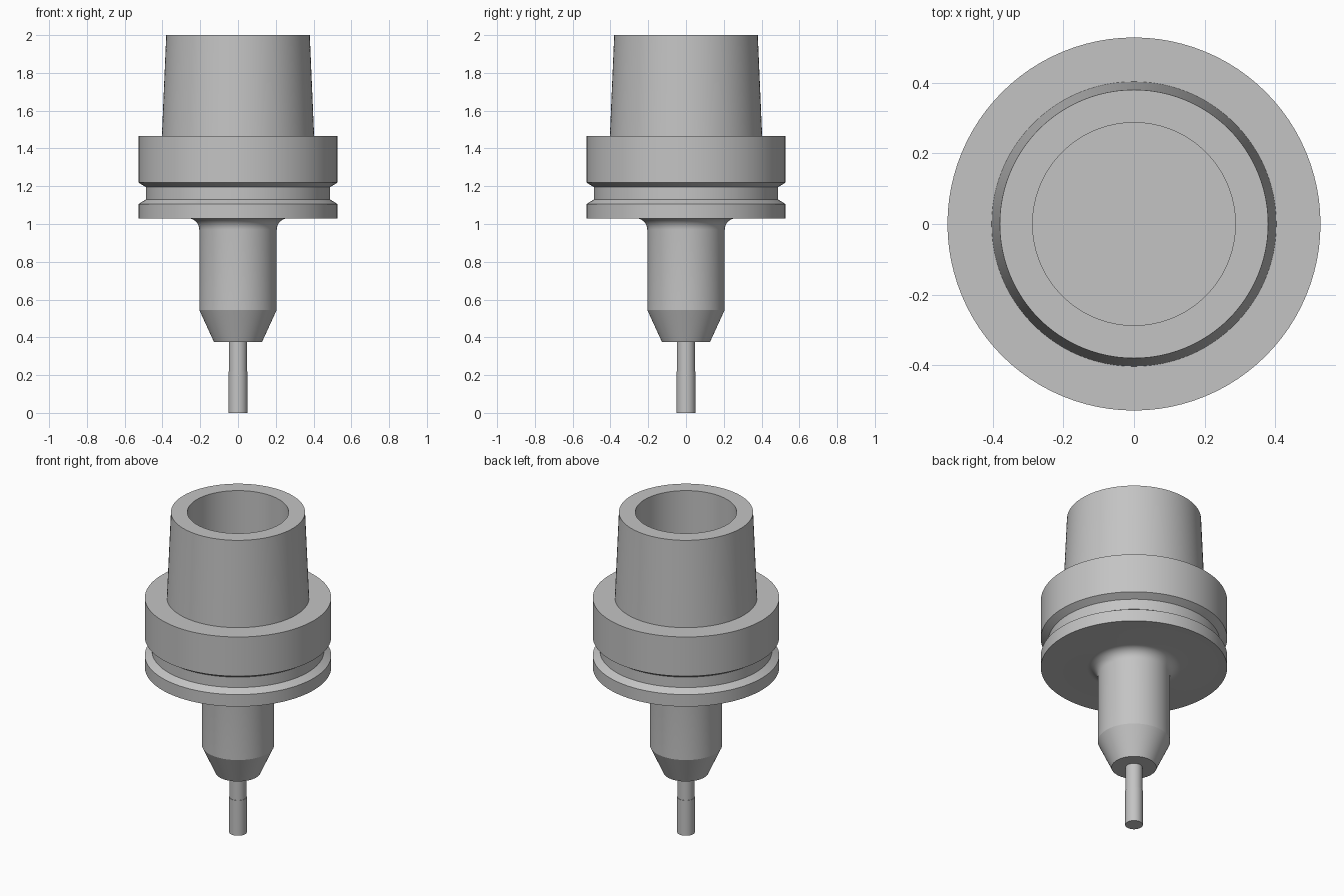
import bpy
import bmesh
from math import cos, sin, pi, radians

cube = bpy.data.objects.get("Cube")
if cube:
    bpy.data.objects.remove(cube, do_unlink=True)


def make_material(name, colour):
    mat = bpy.data.materials.new(name)
    mat.use_nodes = True
    mat.diffuse_color = colour
    mat.node_tree.nodes["Principled BSDF"].inputs["Base Color"].default_value = colour
    return mat


steel = make_material("grey steel", (0.55, 0.55, 0.55, 1))


def lathe(name, profile, steps=96):
    """Revolve a (radius, height) profile around the z axis."""
    bm = bmesh.new()
    verts = [bm.verts.new((r, 0, z)) for r, z in profile]
    edges = [bm.edges.new(pair) for pair in zip(verts, verts[1:])]
    bmesh.ops.spin(bm, geom=verts + edges, cent=(0, 0, 0), axis=(0, 0, 1),
                   angle=2 * pi, steps=steps, use_merge=True)
    bmesh.ops.remove_doubles(bm, verts=bm.verts, dist=1e-5)
    bmesh.ops.recalc_face_normals(bm, faces=bm.faces)
    mesh = bpy.data.meshes.new(name)
    bm.to_mesh(mesh)
    bm.free()
    mesh.materials.append(steel)
    mesh.shade_smooth()
    mesh.set_sharp_from_angle(angle=radians(20))
    obj = bpy.data.objects.new(name, mesh)
    bpy.context.collection.objects.link(obj)
    return obj


# Holder body: nose cone, collar, filleted neck, grooved flange, hollow taper
FILLET = 0.06
NECK, FLANGE, BOTTOM = 0.205, 0.528, 1.03
nose = [(0, 0.375), (0.127, 0.375), (NECK, 0.545)]
fillet = [(NECK + FILLET * (1 - cos(a)), BOTTOM - FILLET * (1 - sin(a)))
          for a in (i * pi / 16 for i in range(9))]
flange = [(FLANGE, BOTTOM), (FLANGE, 1.105), (0.487, 1.13),
          (0.487, 1.195), (FLANGE, 1.22), (FLANGE, 1.465)]
taper = [(0.403, 1.465), (0.38, 2.0)]
bore = [(0.287, 2.0), (0.287, 1.465), (0, 1.465)]
lathe("holder_body", nose + fillet + flange + taper + bore)

# Slim tool: shank gripped in the nose, with a slightly wider cutting end
lathe("tool_shank", [(0, 0.2), (0.048, 0.2), (0.048, 0.4), (0, 0.4)], 48)
lathe("cutting_end", [(0, 0), (0.05, 0), (0.05, 0.22), (0, 0.22)], 48)
